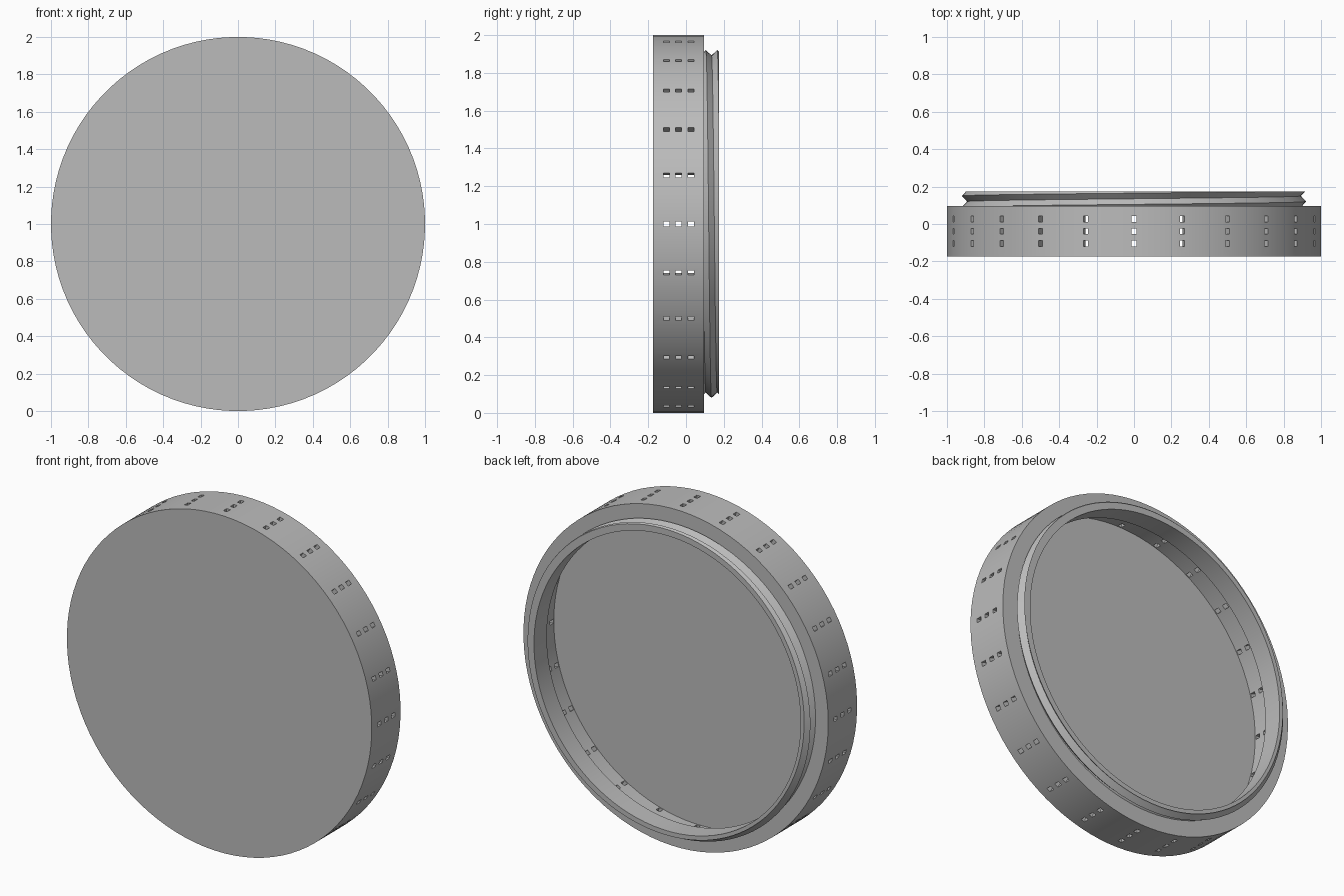
import bpy, bmesh, math
from mathutils import Matrix, Vector

cube = bpy.data.objects.get("Cube")
if cube:
    bpy.data.objects.remove(cube, do_unlink=True)

SEGMENTS = 96
FRONT, SHOULDER, RIM = -0.175, 0.095, 0.175
BORE = 0.875
CENTRE_Z = 1.0

grey = bpy.data.materials.new("plain_grey")
grey.use_nodes = True
grey.diffuse_color = (0.5, 0.5, 0.5, 1)
grey.node_tree.nodes["Principled BSDF"].inputs["Base Color"].default_value = (0.5, 0.5, 0.5, 1)


def polar(r, y, angle):
    return Vector((r * math.cos(angle), y, CENTRE_Z + r * math.sin(angle)))


def make_object(name, bm):
    mesh = bpy.data.meshes.new(name)
    bmesh.ops.recalc_face_normals(bm, faces=bm.faces[:])
    bm.to_mesh(mesh)
    bm.free()
    obj = bpy.data.objects.new(name, mesh)
    bpy.context.collection.objects.link(obj)
    mesh.materials.append(grey)
    return obj


def sweep(name, profile_at, closed):
    """Skin a profile, which may vary with angle, around the y axis."""
    bm = bmesh.new()
    columns = []
    for i in range(SEGMENTS + 1):
        angle = math.tau * (i + 0.5) / SEGMENTS
        columns.append([bm.verts.new(polar(r, y, angle)) for r, y in profile_at(angle)])
    for a, b in zip(columns, columns[1:]):
        count = len(a)
        for j in range(count if closed else count - 1):
            k = (j + 1) % count
            bm.faces.new((a[j], a[k], b[k], b[j]))
    bmesh.ops.remove_doubles(bm, verts=bm.verts[:], dist=1e-5)
    bmesh.ops.dissolve_degenerate(bm, dist=1e-5, edges=bm.edges[:])
    return make_object(name, bm)


def smooth(obj):
    bpy.ops.object.select_all(action="DESELECT")
    obj.select_set(True)
    bpy.context.view_layer.objects.active = obj
    bpy.ops.object.shade_smooth_by_angle(angle=math.radians(25))


# Hollow cap body with an inward lip at the shoulder
WALL, FLOOR, LIP = 0.955, -0.125, 0.055
body_profile = [(0, FRONT), (1, FRONT), (1, SHOULDER), (BORE, SHOULDER),
                (BORE, LIP), (WALL, LIP), (WALL, FLOOR), (0, FLOOR)]
body = sweep("cap_body", lambda angle: body_profile, False)

# Radial vent holes: three rows, every fifteen degrees
bm = bmesh.new()
for column in range(24):
    angle = math.tau * column / 24
    for row in (-0.104, -0.039, 0.026):
        place = (Matrix.Translation(polar(0.98, row, angle))
                 @ Matrix.Rotation(-angle, 4, "Y")
                 @ Matrix.Diagonal((0.12, 0.031, 0.025, 1)))
        bmesh.ops.create_cube(bm, size=1, matrix=place)
cutter = make_object("vent_cutter", bm)
cutter.hide_render = True

cut = body.modifiers.new("vents", "BOOLEAN")
cut.operation = "DIFFERENCE"
cut.solver = "EXACT"
cut.object = cutter
bpy.context.view_layer.objects.active = body
bpy.ops.object.modifier_apply(modifier=cut.name)
bpy.data.objects.remove(cutter, do_unlink=True)
smooth(body)

# Neck with a helical V thread
PITCH, CREST, ROOT = 0.06, 0.921, 0.893


def neck_profile(angle):
    # Crest height along y falls from the back to the front of each turn
    crest_y = 0.105 + PITCH * (math.pi / 2 - angle) / math.tau
    points = []
    for step in range(-4, 9):
        y = min(max(crest_y + step * PITCH / 2, SHOULDER), RIM)
        phase = ((y - crest_y) / PITCH) % 1
        points.append((ROOT + (CREST - ROOT) * abs(1 - 2 * phase), y))
    return points + [(BORE, RIM), (BORE, SHOULDER)]


neck = sweep("threaded_neck", neck_profile, True)
smooth(neck)
